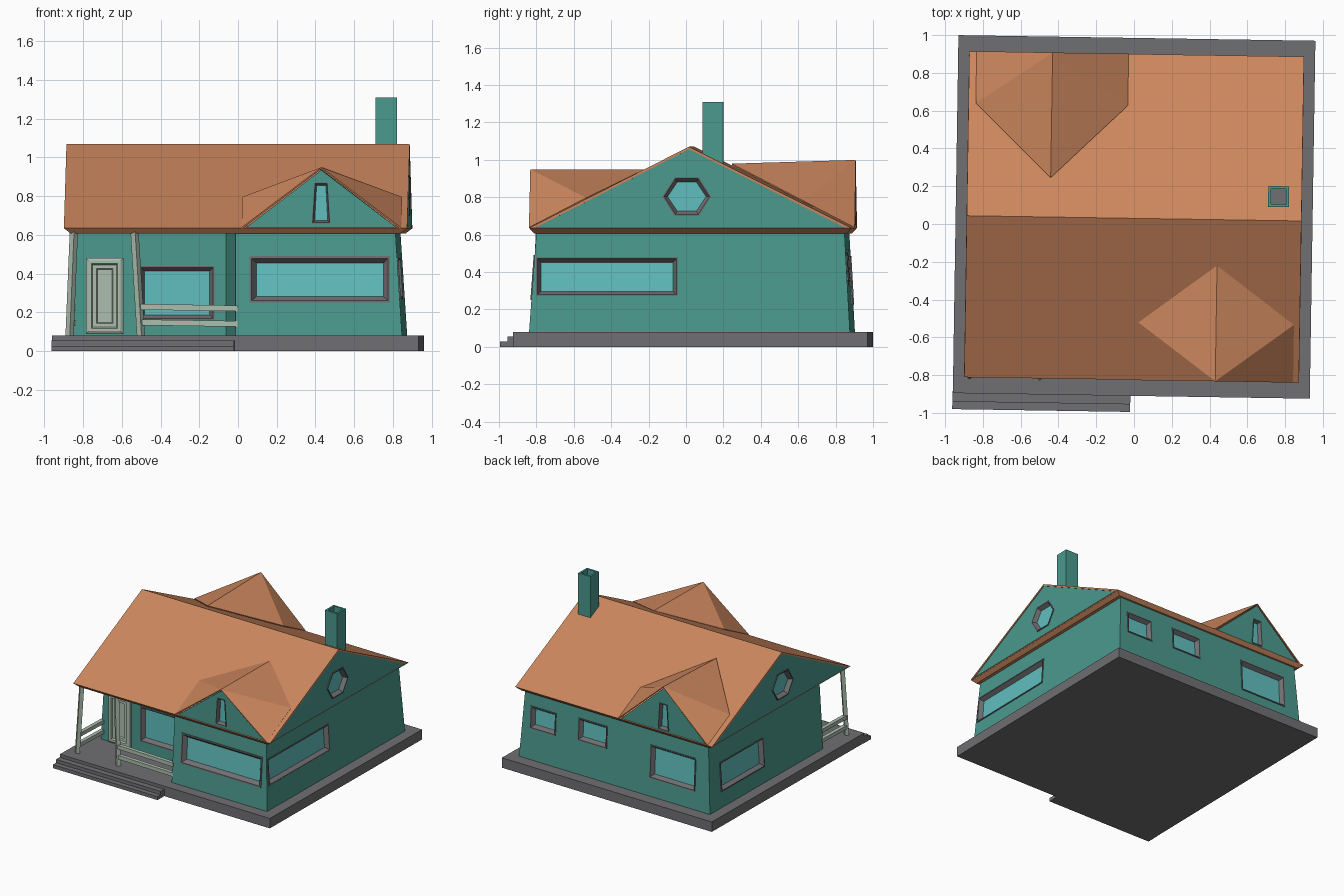
import bpy, bmesh, math
from mathutils import Matrix, Vector

if "Cube" in bpy.data.objects:
    bpy.data.objects.remove(bpy.data.objects["Cube"])


def material(name, r, g, b):
    m = bpy.data.materials.new(name)
    m.diffuse_color = (r, g, b, 1)
    m.use_nodes = True
    m.node_tree.nodes["Principled BSDF"].inputs["Base Color"].default_value = m.diffuse_color
    return m


GREEN = material("green_wall", 0.07, 0.32, 0.27)
ORANGE = material("orange_roof", 0.60, 0.24, 0.11)
GREY = material("grey_stone", 0.16, 0.16, 0.17)
GLASS = material("glass", 0.12, 0.52, 0.52)
SAGE = material("sage_paint", 0.42, 0.52, 0.43)
TURN = -0.0157          # the whole house sits slightly turned on the grid
parts = []


def finish(name, bm, mat):
    bmesh.ops.recalc_face_normals(bm, faces=bm.faces)
    me = bpy.data.meshes.new(name)
    bm.to_mesh(me)
    bm.free()
    ob = bpy.data.objects.new(name, me)
    bpy.context.collection.objects.link(ob)
    if mat:
        me.materials.append(mat)
    parts.append(ob)
    return ob


def skin(bm, loops, start=True, end=True):
    """Bridge a list of equal closed loops, capping the ends."""
    rings = [[bm.verts.new(p) for p in loop] for loop in loops]
    n = len(rings[0])
    for a, b in zip(rings, rings[1:]):
        for i in range(n):
            j = (i + 1) % n
            bm.faces.new((a[i], a[j], b[j], b[i]))
    if start:
        bm.faces.new(rings[0][::-1])
    if end:
        bm.faces.new(rings[-1])


def loft(name, loops, mat, start=True, end=True):
    bm = bmesh.new()
    skin(bm, loops, start, end)
    return finish(name, bm, mat)


def rect(x0, x1, y0, y1, z):
    return [(x0, y0, z), (x1, y0, z), (x1, y1, z), (x0, y1, z)]


def beam(name, p, q, w, mat):
    """Square bar from p to q."""
    p, q = Vector(p), Vector(q)
    r = (q - p).to_track_quat('Z', 'Y').to_matrix()
    sq = [r @ Vector(c) for c in rect(-w / 2, w / 2, -w / 2, w / 2, 0)]
    return loft(name, [[p + c for c in sq], [q + c for c in sq]], mat)


# Foundation and steps
loft("foundation", [rect(-.945, .945, -.91, .985, z) for z in (0, .08)], GREY)
for i, (y, z) in enumerate(((-.995, .028), (-.955, .055))):
    loft(f"step_{i + 1}", [rect(-.947, -.005, y, -.9, h) for h in (0, z)], GREY)

# Tapered walls with the recessed porch corner
low = [(-.86, -.52), (-.055, -.52), (0, -.826), (.86, -.826), (.86, .89), (-.86, .89)]
high = [(-.825, -.52), (-.055, -.52), (0, -.787), (.825, -.787), (.825, .86), (-.825, .86)]
walls = loft("walls", [[(x, y, .075) for x, y in low], [(x, y, .615) for x, y in high]], GREEN)

# Main roof: gable wall, eave trim and chevron shell
EF, EB, RY, EZ, RZ = -.825, .90, .03, .635, 1.07
gable = loft("gable_walls", [[(x, EF + .02, EZ - .005), (x, EB - .02, EZ - .005), (x, RY, RZ - .007)]
                             for x in (-.881, .881)], GREEN)
loft("eave_trim", [rect(-.85, .85, -.80, .875, .607), rect(-.887, .887, EF, EB, EZ)], ORANGE)
loft("main_roof", [[(x, EF, EZ), (x, RY, RZ), (x, EB, EZ), (x, EB - .03, EZ), (x, RY, RZ - .014),
                    (x, EF + .03, EZ)] for x in (-.886, .886)], ORANGE)


# Dormers: triangular wall plus folded roof panels on both sides
def dormer(name, cx, half, y_eave, y_mid, y_ridge, z_top, z_ridge, z_mid):
    s = 1 if y_eave < 0 else -1
    wall = loft(name + "_wall", [[(cx - half + .01, y, EZ - .005), (cx + half - .01, y, EZ - .005),
                                  (cx, y, z_top - .01)] for y in (y_eave + s * .006, y_eave + s * .25)], GREEN)
    bm = bmesh.new()
    b = bm.verts.new((cx, y_eave, z_top))
    c = bm.verts.new((cx, y_ridge, z_ridge))
    for side in (-1, 1):
        a = bm.verts.new((cx + side * half, y_eave, EZ))
        d = bm.verts.new((cx + side * half, y_mid, z_mid))
        bm.faces.new((a, b, d))
        bm.faces.new((b, c, d))
    roof = finish(name + "_roof", bm, ORANGE)
    mod = roof.modifiers.new("thickness", 'SOLIDIFY')
    mod.thickness, mod.offset = .008, 0
    return wall


front_dormer = dormer("front_dormer", .443, .41, -.825, -.52, -.213, .945, .945, .793)
back_dormer = dormer("back_dormer", -.445, .40, .90, .625, .238, .995, .975, .778)

# Chimney with open top
c = [(.763 - .055, .763 + .055, .157 - .055, .157 + .055)]
o = c[0]
i = (o[0] + .015, o[1] - .015, o[2] + .015, o[3] - .015)
loft("chimney", [rect(*o, .9), rect(*o, 1.31), rect(*i, 1.31), rect(*i, 1.25)], GREEN, end=False)
loft("chimney_flue", [rect(*i, 1.24), rect(*i, 1.252)], GREY)

# Sides: angle, outward distance at floor, slope of the wall
SIDES = {
    "front": (0, .826, .073), "right": (90, .86, .066), "back": (180, .89, .057),
    "left": (-90, .86, .066), "porch": (0, .52, 0), "right_gable": (90, .881, 0),
    "left_gable": (-90, .881, 0), "front_dormer": (0, .819, 0), "back_dormer": (180, .894, 0),
}
cut = bmesh.new()


def placement(side, u, z):
    ang, dist, slope = SIDES[side]
    return (Matrix.Rotation(math.radians(ang), 4, 'Z')
            @ Matrix.Translation((u, -(dist - slope * (z - .08)), z))
            @ Matrix.Rotation(-math.atan(slope), 4, 'X'))


def loop(m, pts, inset, out):
    mx, mz = max(p[0] for p in pts), max(p[1] for p in pts)
    return [m @ Vector((x * (1 - inset / mx), -out, z * (1 - inset / mz))) for x, z in pts]


def box(w, h):
    return [(-w, -h), (w, -h), (w, h), (-w, h)]


def window(name, side, u, z, pts, b=.028):
    """Splayed frame with recessed glass, and its pocket in the wall."""
    m = placement(side, u, z)
    loft(name + "_frame", [loop(m, pts, 0, -.03), loop(m, pts, 0, .006), loop(m, pts, b * .3, .006),
                           loop(m, pts, b, -.028)], GREY, False, False)
    loft(name + "_glass", [loop(m, pts, b * .9, -.034), loop(m, pts, b * .9, -.026)], GLASS)
    skin(cut, [loop(m, pts, .001, -.036), loop(m, pts, .001, .05)])


hexagon = [(.13 * math.cos(k * math.pi / 3), .12 * math.sin(k * math.pi / 3)) for k in range(6)]
trapezoid = [(-.048, -.105), (.048, -.105), (.034, .105), (-.034, .105)]
window("front_window", "front", .435, .37, box(.362, .12), .035)
window("porch_window", "porch", -.307, .30, box(.195, .14))
window("right_window", "right", -.41, .375, box(.38, .105))
window("left_window", "left", -.47, .32, box(.27, .115))
for k, (x, z, w, h) in enumerate(((.655, .415, .115, .088), (.21, .435, .13, .088), (-.515, .355, .205, .13))):
    window(f"back_window_{k + 1}", "back", -x, z, box(w, h))
window("right_gable_window", "right_gable", .018, .803, hexagon)
window("left_gable_window", "left_gable", -.018, .803, hexagon)
window("front_dormer_window", "front_dormer", .442, .765, trapezoid, .015)
window("back_dormer_window", "back_dormer", .445, .755, trapezoid, .015)

cutter = finish("window_cutter", cut, None)
cutter.hide_render = True
cutter.display_type = 'WIRE'
for ob in (walls, gable, front_dormer, back_dormer):
    mod = ob.modifiers.new("window_pockets", 'BOOLEAN')
    mod.operation, mod.solver, mod.object = 'DIFFERENCE', 'EXACT', cutter

# Panelled front door
m = placement("porch", -.68, .285)
steps = [(0, -.01), (0, .02), (.015, .03), (.03, .03), (.036, .015), (.055, .015), (.06, .004), (.064, .004)]
loft("front_door", [loop(m, box(.0975, .197), a, b) for a, b in steps], SAGE)

# Porch posts and railings
beam("porch_post_left", (-.857, -.815, .075), (-.835, -.79, .62), .03, SAGE)
beam("porch_post_right", (-.488, -.815, .075), (-.522, -.79, .62), .03, SAGE)
for k, z in enumerate((.145, .225)):
    beam(f"front_rail_{k + 1}", (-.495, -.808, z + .004), (.01, -.808, z - .004), .03, SAGE)
    beam(f"side_rail_{k + 1}", (-.852, -.808, z), (-.845, -.51, z), .03, SAGE)

for ob in parts:
    ob.rotation_euler.z = TURN
